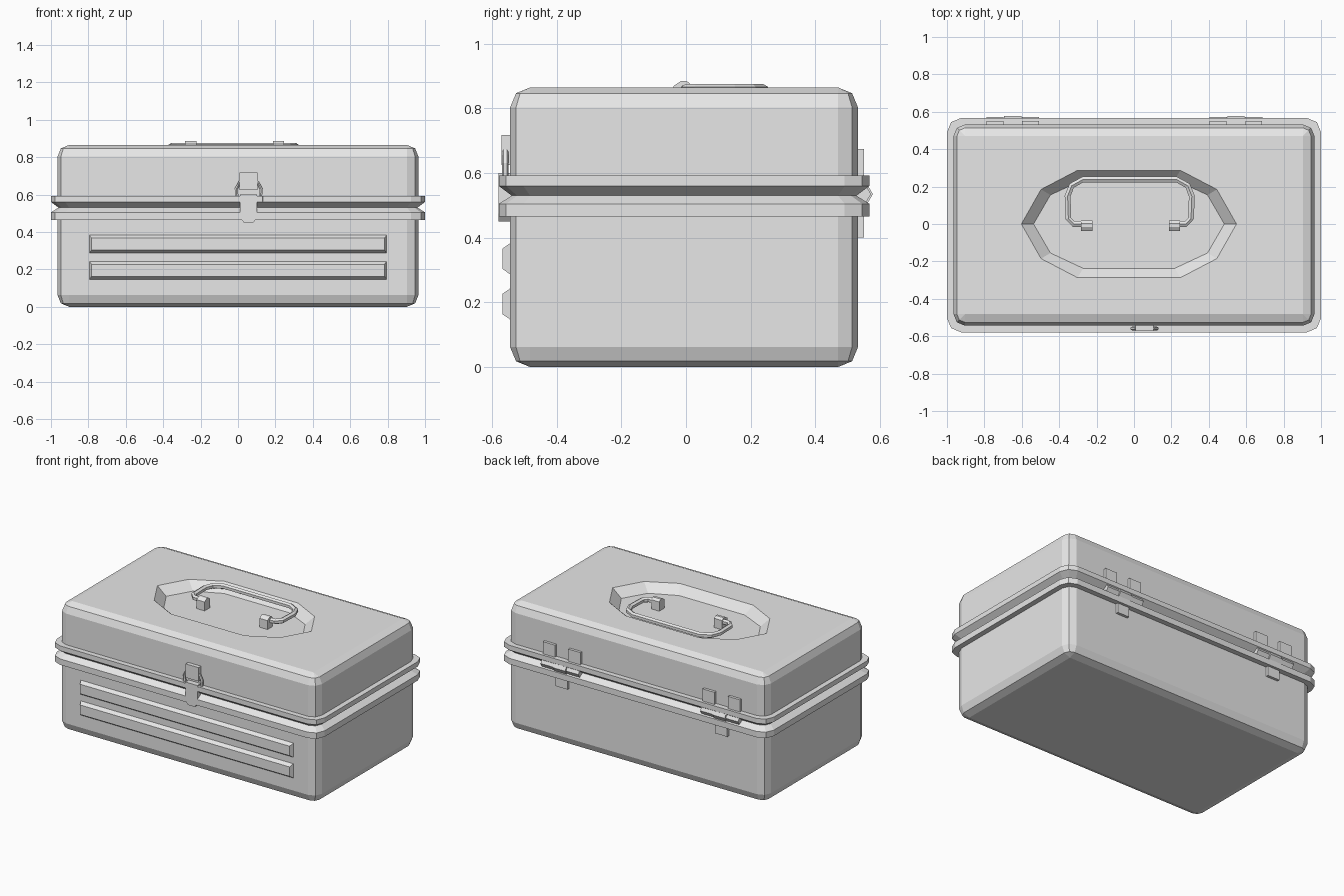
import bpy, bmesh, math
from mathutils import Vector

if "Cube" in bpy.data.objects:
    bpy.data.objects.remove(bpy.data.objects["Cube"])

METAL = bpy.data.materials.new("grey_metal")
METAL.use_nodes = True
METAL.diffuse_color = (0.8, 0.8, 0.8, 1)
METAL.node_tree.nodes["Principled BSDF"].inputs["Base Color"].default_value = (0.8, 0.8, 0.8, 1)

CY = -0.006                      # box centre in y (hinges stick out behind)
HX, HY, R = 0.965, 0.538, 0.062  # half sizes and edge radius
FRONT, BACK = CY - HY, CY + HY
RIM = 0.035


def finish(name, bm):
    bmesh.ops.remove_doubles(bm, verts=bm.verts, dist=0.0005)
    bmesh.ops.recalc_face_normals(bm, faces=bm.faces)
    me = bpy.data.meshes.new(name)
    bm.to_mesh(me)
    bm.free()
    me.materials.append(METAL)
    ob = bpy.data.objects.new(name, me)
    bpy.context.collection.objects.link(ob)
    return ob


def skin(bm, rings, cap_start=True, cap_end=True):
    """Join rings of points with quads and return the rings of vertices."""
    rows = [[bm.verts.new(p) for p in ring] for ring in rings]
    n = len(rows[0])
    for a, b in zip(rows, rows[1:]):
        for i in range(n):
            bm.faces.new((a[i], a[(i + 1) % n], b[(i + 1) % n], b[i]))
    if cap_start:
        bm.faces.new(rows[0])
    if cap_end:
        bm.faces.new(rows[-1])
    return rows


def loft(name, rings):
    bm = bmesh.new()
    skin(bm, rings)
    return finish(name, bm)


def rounded_ring(offset, z):
    """Rounded rectangle with two-segment corners, grown by offset."""
    r = max(R + offset * (1 if offset < 0 else 0.4), 0)
    pts = []
    for quarter, (sx, sy) in enumerate([(1, 1), (-1, 1), (-1, -1), (1, -1)]):
        for step in range(3):
            a = math.radians(90 * quarter + 45 * step)
            pts.append((sx * (HX + offset - r) + r * math.cos(a),
                        CY + sy * (HY + offset - r) + r * math.sin(a), z))
    return pts


def block(name, lo, hi, taper=(0, 0)):
    """Box between two corners; taper shrinks the front face in x and z."""
    (x0, y0, z0), (x1, y1, z1), (tx, tz) = lo, hi, taper
    back = [(x0, y1, z0), (x1, y1, z0), (x1, y1, z1), (x0, y1, z1)]
    face = [(x0 + tx, y0, z0 + tz), (x1 - tx, y0, z0 + tz),
            (x1 - tx, y0, z1 - tz), (x0 + tx, y0, z1 - tz)]
    return loft(name, [back, face])


def tube(name, path, radius, sides=6, normal=(0, 0, 1)):
    """Sweep a polygon along a flat path lying across the given normal."""
    path, up, rings = [Vector(p) for p in path], Vector(normal), []
    for i, p in enumerate(path):
        t = (path[min(i + 1, len(path) - 1)] - path[max(i - 1, 0)]).normalized()
        side = t.cross(up)
        rings.append([p + radius * (math.cos(a) * side + math.sin(a) * up)
                      for a in (math.tau * (k + 0.5) / sides for k in range(sides))])
    return loft(name, rings)


# Lower case with its rolled rim
MID, SOFT = 0.53, R * (1 - math.sqrt(0.5))
loft("lower_case", [rounded_ring(o, z) for o, z in [
    (-R, 0), (-SOFT, SOFT), (0, R), (0, 0.465), (RIM, 0.465), (RIM, 0.505), (-0.005, MID)]])

# Lid with rim and a sunken handle well
TOP, DEPTH = 0.865, 0.055
bm = bmesh.new()
lid = skin(bm, [rounded_ring(o, z) for o, z in [
    (-0.005, MID), (RIM, 0.56), (RIM, 0.593), (0, 0.593),
    (0, TOP - R), (-SOFT, TOP - SOFT), (-R, TOP)]], cap_end=False)


def well_ring(end, shoulder, straight, half, knee, z):
    quarter = [(end, 0), (shoulder, knee), (straight, half)]
    upper = quarter + [(-x, y) for x, y in reversed(quarter)]
    lower = [(-x, -y) for x, y in upper[1:-1]]
    return [(x - 0.027, y, z) for x, y in upper + lower]


well = skin(bm, [well_ring(0.575, 0.47, 0.275, 0.287, 0.185, TOP),
                 well_ring(0.51, 0.42, 0.245, 0.237, 0.155, TOP - DEPTH)], cap_start=False)
bmesh.ops.remove_doubles(bm, verts=bm.verts, dist=0.0005)
edges = [e for e in bm.edges if e.is_boundary and all(abs(v.co.z - TOP) < 1e-4 for v in e.verts)]
bmesh.ops.triangle_fill(bm, edges=edges, use_beauty=True, use_dissolve=False)
finish("lid", bm)

# Carrying handle lying in the well, with two pivot blocks
half = [(0.225, 0), (0.30, 0), (0.328, 0.03), (0.332, 0.15), (0.31, 0.205), (0.25, 0.238)]
loop = half + [(-x, y) for x, y in reversed(half)]
tube("handle", [(x - 0.023, y, 0.858) for x, y in loop], 0.018)
for side, word in ((1, "left"), (-1, "right")):
    cx = side * 0.235 - 0.018
    outline = [(-0.038, TOP - DEPTH), (0.018, TOP - DEPTH), (0.018, 0.872),
               (0.002, 0.885), (-0.015, 0.885), (-0.038, 0.87)]
    loft(word + "_handle_pivot", [[(cx + dx, y, z) for y, z in outline] for dx in (-0.03, 0.03)])

# Two raised ribs on the front
for word, z in (("lower", 0.14), ("upper", 0.28)):
    block(word + "_front_rib", (-0.8, FRONT - 0.023, z), (0.8, FRONT + 0.01, z + 0.11), (0.017, 0.023))

# Front latch: lid plate, wire loop, hasp and its mounting foot
LX = 0.057
block("latch_lid_plate", (LX - 0.048, FRONT - 0.027, 0.625), (LX + 0.048, FRONT + 0.01, 0.718))
hasp = [(-0.045, 0.60), (-0.045, 0.475), (-0.025, 0.45), (0.025, 0.45), (0.045, 0.475), (0.045, 0.60)]
loft("latch_hasp", [[(LX + x, y, z) for x, z in hasp] for y in (FRONT - 0.036, FRONT + 0.01)])
wire = [(0.062, 0.57), (0.066, 0.63), (0.05, 0.665)]
tube("latch_wire", [(LX + x, FRONT - 0.015, z) for x, z in
                    wire + [(-x, z) for x, z in reversed(wire)]], 0.01, normal=(0, 1, 0))
block("latch_foot", (LX - 0.095, FRONT - RIM - 0.001, 0.56), (LX + 0.095, FRONT, 0.59), (0.02, 0))

# Back hinges: two lid leaves, one case leaf, hexagonal knuckle
for word, cx in (("right", -0.648), ("left", 0.545)):
    for part, dx in (("outer", -0.095), ("inner", 0.095)):
        block(f"{word}_hinge_{part}_leaf", (cx + dx - 0.045, BACK - 0.01, 0.54),
              (cx + dx + 0.045, BACK + 0.018, 0.675))
    block(word + "_hinge_case_leaf", (cx - 0.045, BACK - 0.01, 0.40), (cx + 0.045, BACK + 0.018, 0.53))
    for dx, r in ((-0.095, 0.028), (0, 0.034), (0.095, 0.028)):
        loft(word + "_hinge_knuckle", [
            [(cx + dx + ex, BACK + 0.012 + r * math.cos(a), 0.535 + r * math.sin(a))
             for a in (math.tau * k / 6 for k in range(6))] for ex in (-0.046, 0.046)])
